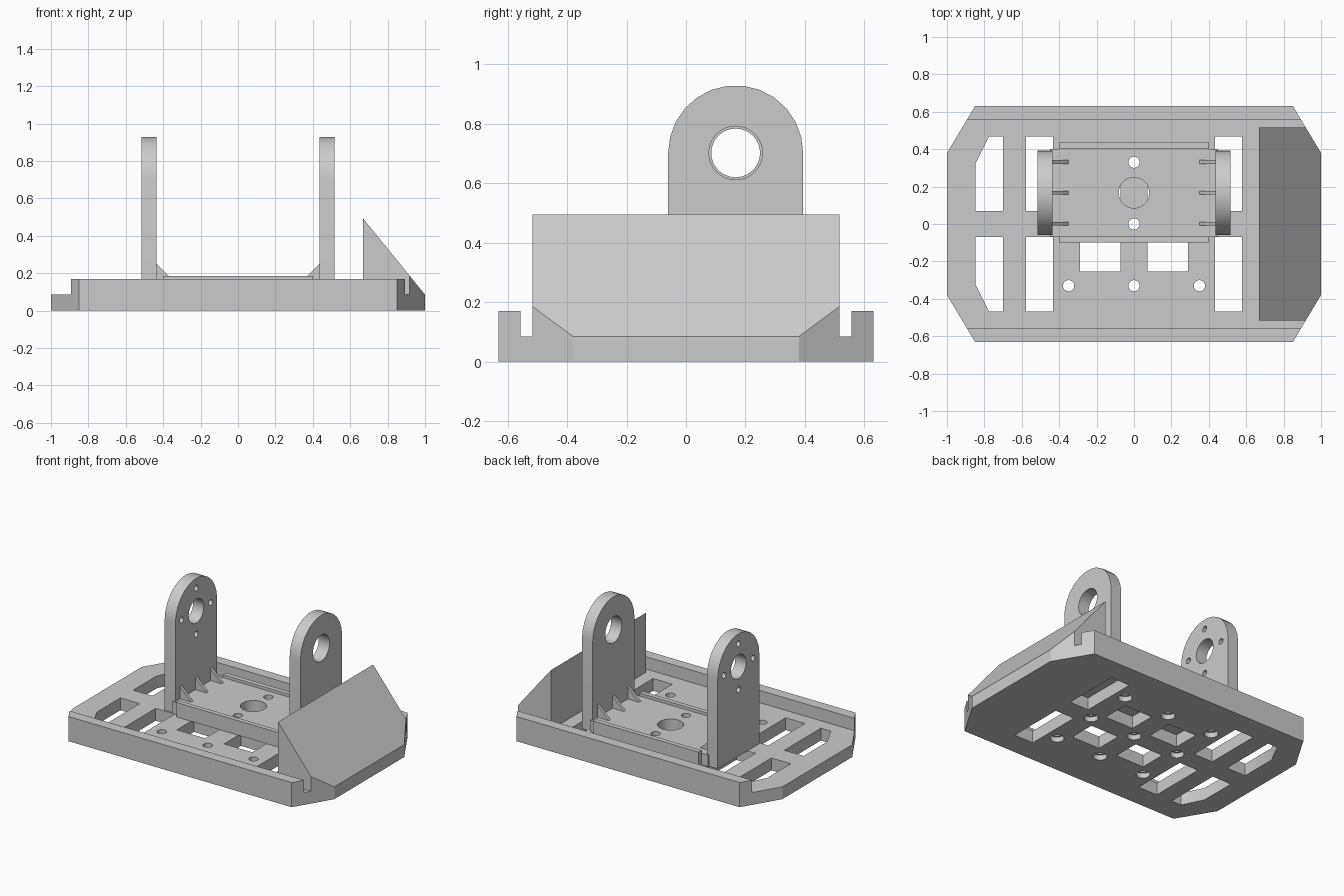
import bpy, bmesh, math

if "Cube" in bpy.data.objects:
    bpy.data.objects.remove(bpy.data.objects["Cube"], do_unlink=True)

grey = bpy.data.materials.new("light_grey")
grey.use_nodes = True
COLOR = (0.6, 0.6, 0.6, 1)
grey.diffuse_color = COLOR
grey.node_tree.nodes["Principled BSDF"].inputs["Base Color"].default_value = COLOR

PLACE = {"X": lambda a, b, d: (d, a, b),
         "Y": lambda a, b, d: (a, d, b),
         "Z": lambda a, b, d: (a, b, d)}


def prism(name, outline, axis, lo, hi):
    """Extrude a 2D outline along an axis."""
    bm = bmesh.new()
    put = PLACE[axis]
    low = [bm.verts.new(put(a, b, lo)) for a, b in outline]
    high = [bm.verts.new(put(a, b, hi)) for a, b in outline]
    bm.faces.new(low)
    bm.faces.new(high)
    for i in range(len(low)):
        j = (i + 1) % len(low)
        bm.faces.new((low[i], low[j], high[j], high[i]))
    bmesh.ops.recalc_face_normals(bm, faces=bm.faces)
    mesh = bpy.data.meshes.new(name)
    bm.to_mesh(mesh)
    bm.free()
    mesh.materials.append(grey)
    ob = bpy.data.objects.new(name, mesh)
    bpy.context.collection.objects.link(ob)
    return ob


def rect(a0, a1, b0, b1):
    return [(a0, b0), (a1, b0), (a1, b1), (a0, b1)]


def circle(a, b, r, n=32):
    return [(a + r * math.cos(math.tau * i / n), b + r * math.sin(math.tau * i / n))
            for i in range(n)]


def carve(ob, cutters, operation="DIFFERENCE"):
    """Apply booleans with the cutters, then discard the cutters."""
    for c in cutters:
        c.hide_render = True
        mod = ob.modifiers.new("cut", "BOOLEAN")
        mod.operation = operation
        mod.solver = "EXACT"
        mod.object = c
    dg = bpy.context.evaluated_depsgraph_get()
    mesh = bpy.data.meshes.new_from_object(ob.evaluated_get(dg))
    ob.modifiers.clear()
    ob.data = mesh
    for c in cutters:
        bpy.data.objects.remove(c, do_unlink=True)


def drill(outline, lo=-0.1, hi=0.4, axis="Z"):
    return prism("cutter", outline, axis, lo, hi)


parts = []
FLOOR = 0.085
MID_Y = 0.167   # centre of the bracket
octagon = [(0.85, -0.63), (1, -0.38), (1, 0.38), (0.85, 0.63),
           (-0.85, 0.63), (-1, 0.38), (-1, -0.38), (-0.85, -0.63)]

# Base tray with two side rails
base = prism("base_tray", octagon, "Z", 0, 0.17)
cuts = [drill(rect(-1.2, 1.2, -0.557, 0.557), FLOOR, 0.5)]
for s in (-1, 1):
    # Chamfered end windows, long windows and small square windows
    window = [(-0.70, 0.07), (-0.70, 0.468), (-0.775, 0.468), (-0.847, 0.325), (-0.847, 0.07)]
    cuts.append(drill([(x, s * y) for x, y in window]))
    for t in (-1, 1):
        for x0, x1, y0, y1 in ((0.432, 0.578, 0.07, 0.468), (0.072, 0.288, 0.07, 0.255)):
            cuts.append(drill([(t * x, s * y) for x, y in rect(x0, x1, y0, y1)]))
# Grid of counterbored screw holes
for x in (-0.35, 0, 0.35):
    for y in (-0.33, 0, 0.33):
        cuts.append(drill(circle(x, y, 0.03)))
        cuts.append(drill(circle(x, y, 0.044), -0.1, 0.035))
carve(base, cuts)
parts.append(base)

# Sloped bumper wedge, trimmed to the tray outline
wedge = prism("bumper_wedge", [(0.667, FLOOR), (1, FLOOR), (0.667, 0.495)], "Y", -0.517, 0.517)
carve(wedge, [drill(octagon, -0.5, 1)], "INTERSECT")
parts.append(wedge)

# Bracket bed with a centre hole and two screw holes
bed = prism("bracket_bed", rect(-0.45, 0.45, -0.068, 0.402), "Z", FLOOR, 0.165)
carve(bed, [drill(circle(0, MID_Y, 0.082)),
            drill(circle(0, 0, 0.03)), drill(circle(0, 0.33, 0.03))])
parts.append(bed)

# Raised lips along the bed
for name, y0, y1 in (("front_lip", -0.1, -0.068), ("back_lip", 0.402, 0.435)):
    parts.append(prism(name, rect(-0.4, 0.4, y0, y1), "Z", FLOOR, 0.185))

# Round-topped uprights with bearing holes
PIVOT_Z, R, STEPS = 0.702, 0.227, 13
arch = [(MID_Y - R, FLOOR), (MID_Y + R, FLOOR)]
arch += [(MID_Y + R * math.cos(math.pi * i / STEPS), PIVOT_Z + R * math.sin(math.pi * i / STEPS))
         for i in range(STEPS + 1)]
for side, s, bore in (("left", 1, 0.09), ("right", -1, 0.082)):
    lo, hi = sorted((s * 0.435, s * 0.517))
    upright = prism(side + "_upright", arch, "X", lo, hi)
    holes = [circle(MID_Y, PIVOT_Z, bore)]
    if side == "right":
        holes += [circle(MID_Y + 0.158 * dy, PIVOT_Z + 0.158 * dz, 0.02, 16)
                  for dy, dz in ((1, 0), (-1, 0), (0, 1), (0, -1))]
    carve(upright, [drill(h, lo - 0.1, hi + 0.1, "X") for h in holes])
    parts.append(upright)
    # Triangular ribs bracing the upright
    for i in (-1, 0, 1):
        y = MID_Y + i * 0.165
        rib = [(s * 0.437, 0.16), (s * 0.345, 0.16), (s * 0.437, 0.252)]
        parts.append(prism(f"{side}_rib_{i + 2}", rib, "Y", y - 0.01, y + 0.01))

# Smooth the round surfaces, keep hard edges
for ob in bpy.context.selected_objects:
    ob.select_set(False)
for ob in parts:
    ob.select_set(True)
bpy.context.view_layer.objects.active = base
bpy.ops.object.shade_smooth_by_angle(angle=math.radians(30))
